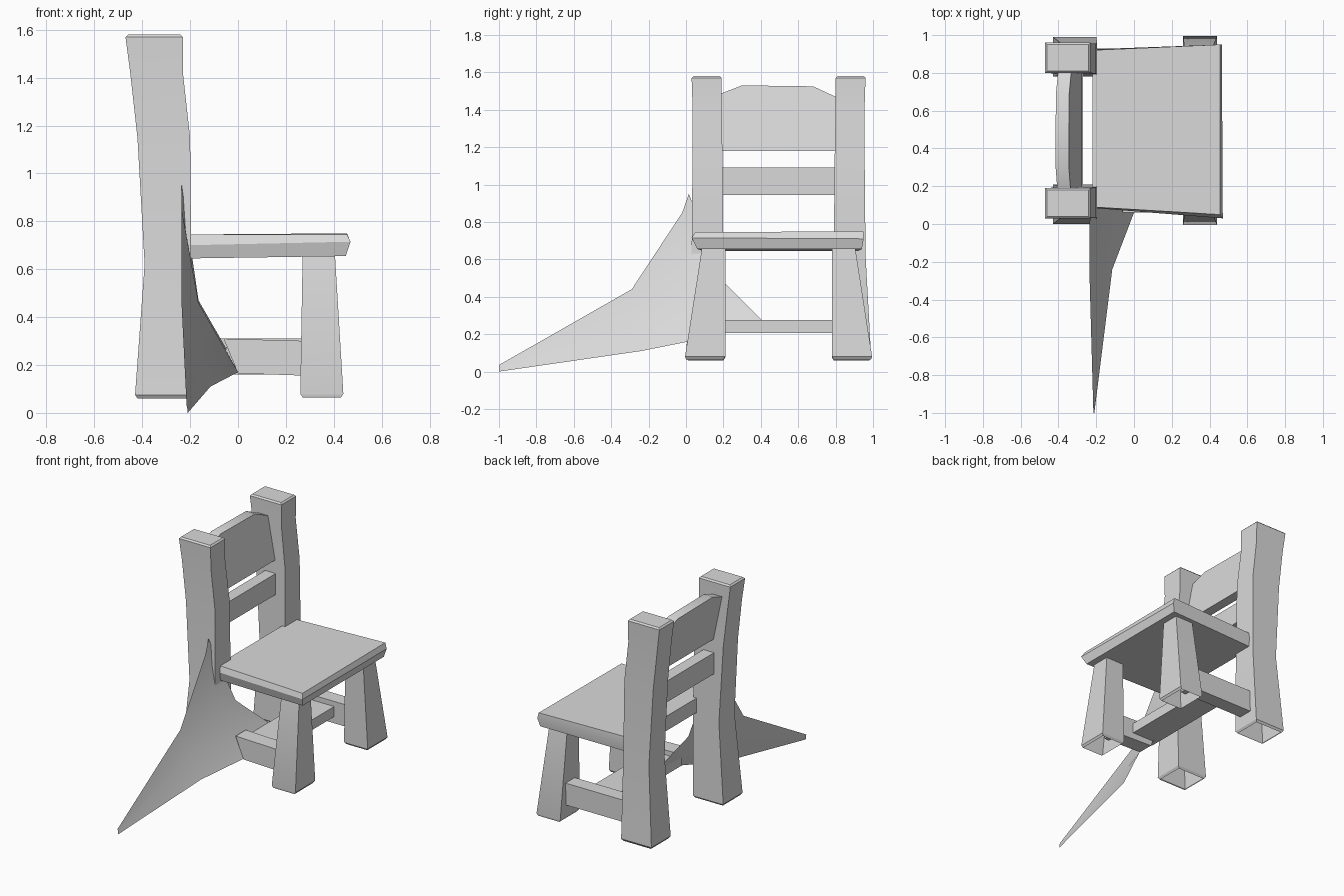
import bpy, bmesh, math

if "Cube" in bpy.data.objects:
    bpy.data.objects.remove(bpy.data.objects["Cube"])

mat = bpy.data.materials.new("light grey")
mat.diffuse_color = (0.7, 0.7, 0.7, 1)
mat.use_nodes = True
mat.node_tree.nodes["Principled BSDF"].inputs["Base Color"].default_value = mat.diffuse_color


def finish(name, bm, solid=True):
    if solid:
        bmesh.ops.recalc_face_normals(bm, faces=bm.faces)
    me = bpy.data.meshes.new(name)
    bm.to_mesh(me)
    bm.free()
    me.materials.append(mat)
    ob = bpy.data.objects.new(name, me)
    bpy.context.collection.objects.link(ob)
    return ob


def loft(name, rings, cap_first=True, cap_last=True):
    """Skin a list of closed rings of points."""
    bm = bmesh.new()
    rows = [[bm.verts.new(p) for p in r] for r in rings]
    n = len(rows[0])
    for a, b in zip(rows, rows[1:]):
        for i in range(n):
            j = (i + 1) % n
            bm.faces.new((a[i], a[j], b[j], b[i]))
    if cap_first:
        bm.faces.new(rows[0])
    if cap_last:
        bm.faces.new(rows[-1])
    return finish(name, bm)


def rect(x0, x1, y0, y1, z):
    return [(x0, y0, z), (x1, y0, z), (x1, y1, z), (x0, y1, z)]


def box(name, x0, x1, y0, y1, z0, z1):
    return loft(name, [rect(x0, x1, y0, y1, z0), rect(x0, x1, y0, y1, z1)])


def flip(y, far):
    return 0.99 - y if far else y


# Tapered hollow-bottomed posts and legs; sections are x0, x1, y0, y1, z
post = [(-.42, -.21, .01, .20, .06), (-.43, -.20, 0, .21, .075),
        (-.39, -.195, .03, .20, .62), (-.42, -.20, .035, .195, 1.15),
        (-.45, -.23, .035, .19, 1.42), (-.47, -.23, .03, .19, 1.57),
        (-.46, -.24, .04, .18, 1.58)]
leg = [(.27, .43, 0, .20, .065), (.26, .44, -.005, .21, .08),
       (.27, .405, .085, .21, .66)]
for side, far in (("near", False), ("far", True)):
    for part, secs in (("back_post", post), ("front_leg", leg)):
        rings = [rect(a, b, flip(c, far), flip(d, far), z) for a, b, c, d, z in secs]
        loft(f"{side}_{part}", rings, cap_first=False)

# Seat slab, slightly wider at the front with a blunt front edge
loft("seat", [
    [(-.22, .09, .645), (.45, .06, .655), (.45, .94, .655), (-.22, .92, .645)],
    [(-.22, .085, .70), (.47, .03, .715), (.465, .95, .71), (-.22, .925, .70)],
    [(-.22, .09, .745), (.455, .05, .745), (.455, .95, .75), (-.22, .92, .745)]])

# Leaning backrest panel with clipped top corners
outline = [(.17, 1.18), (.82, 1.18), (.82, 1.46), (.68, 1.525), (.30, 1.53), (.17, 1.48)]
loft("backrest_panel", [[(x - .2 * (z - 1.18), y, z) for y, z in outline]
                        for x in (-.345, -.275)])

# Lower back slat
box("back_slat", -.35, -.27, .17, .82, .945, 1.09)

# Stretchers between the legs
box("far_stretcher", -.24, .30, .83, .93, .16, .31)
loft("near_stretcher", [
    [(0, .06, .165), (0, .17, .165), (-.06, .17, .31), (-.06, .06, .31)],
    [(.30, .06, .155), (.30, .17, .155), (.30, .17, .30), (.30, .06, .30)]])
box("cross_stretcher", -.05, .15, .12, .86, .205, .275)

# Thin pointed sheet sweeping out from the near post
rows = [[(-.215, -1, .035), (-.212, -1, .018), (-.21, -1, 0)],
        [(-.235, -.29, .44), (-.18, -.27, .27), (-.115, -.24, .11)],
        [(-.235, -.02, .85), (-.165, .0, .46), (0, .06, .17)],
        [(-.235, .015, .95), (-.165, .21, .47), (-.05, .41, .27)]]
bm = bmesh.new()
vs = [[bm.verts.new(p) for p in r] for r in rows]
for a, b in zip(vs, vs[1:]):
    for i in range(2):
        bm.faces.new((a[i], a[i + 1], b[i + 1], b[i]))
sheet = finish("pointed_sheet", bm, solid=False)

# Smooth shading that keeps the corners crisp
bpy.ops.object.select_all(action='SELECT')
bpy.context.view_layer.objects.active = sheet
bpy.ops.object.shade_smooth_by_angle(angle=math.radians(30))
